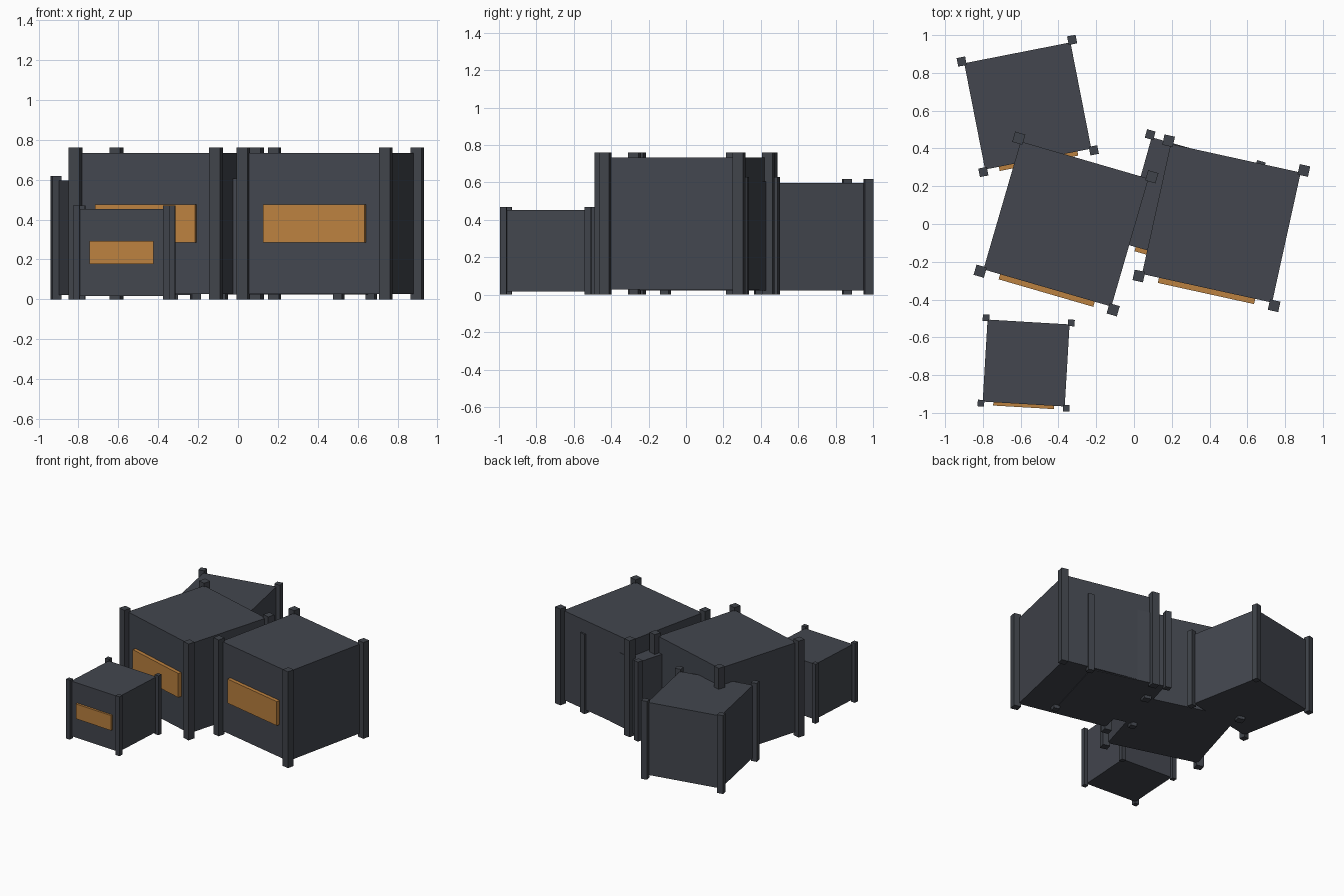
import bpy
from math import radians
from mathutils import Matrix, Vector

cube = bpy.data.objects.get("Cube")
if cube:
    bpy.data.objects.remove(cube, do_unlink=True)


def make_material(name, rgb):
    mat = bpy.data.materials.new(name)
    mat.use_nodes = True
    color = (*rgb, 1.0)
    mat.diffuse_color = color
    mat.node_tree.nodes["Principled BSDF"].inputs["Base Color"].default_value = color
    return mat


panel_grey = make_material("slate grey", (0.056, 0.062, 0.077))
post_grey = make_material("dark slate grey", (0.051, 0.057, 0.069))
label_orange = make_material("ochre orange", (0.50, 0.22, 0.05))


def box(name, frame, center, size, mat):
    """Add a box given in the unit frame of one crate."""
    bpy.ops.mesh.primitive_cube_add(size=1)
    obj = bpy.context.object
    obj.name = name
    obj.data.name = name
    obj.data.transform(frame @ Matrix.Translation(center) @ Matrix.Diagonal((*size, 1)))
    obj.data.materials.append(mat)
    return obj


def crate(name, x, y, size, turn):
    frame = (Matrix.Translation((x, y, 0))
             @ Matrix.Rotation(radians(turn), 4, "Z") @ Matrix.Scale(size, 4))
    # Body raised slightly off the ground
    box(name + "_body", frame, Vector((0, 0, 0.54)), (1, 1, 1), panel_grey)
    # Corner posts, which stick out at the top and bottom
    for side, sx in (("right", -1), ("left", 1)):
        for end, sy in (("front", -1), ("back", 1)):
            box(f"{name}_post_{end}_{side}", frame,
                Vector((sx * 0.52, sy * 0.52, 0.54)), (0.08, 0.08, 1.08), post_grey)
    # Label plate on the front
    box(name + "_label", frame, Vector((0, -0.515, 0.54)), (0.74, 0.05, 0.27), label_orange)


crate("large_right_crate", -0.36, 0.0, 0.705, -16.2)
crate("large_left_crate", 0.4625, 0.004, 0.705, -12.4)
crate("small_front_crate", -0.571, -0.736, 0.435, -3.4)
crate("medium_back_crate", -0.5625, 0.625, 0.573, 11.1)
crate("medium_middle_crate", 0.295, 0.10, 0.582, -15.7)
